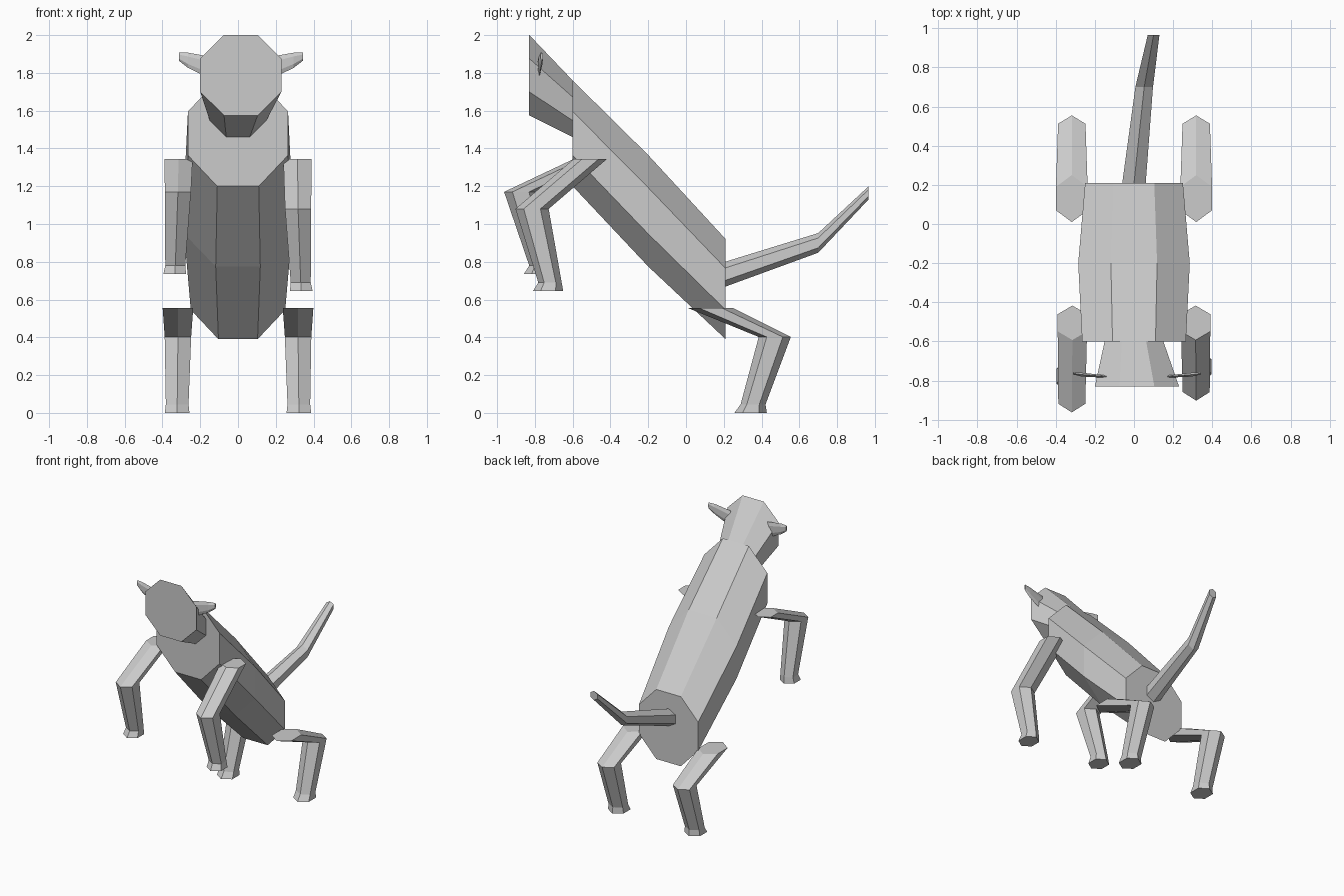
import bpy, bmesh, math
from mathutils import Vector

cube = bpy.data.objects.get("Cube")
if cube:
    bpy.data.objects.remove(cube, do_unlink=True)

# One plain grey for the whole animal
grey = bpy.data.materials.new("light grey")
grey.use_nodes = True
colour = (0.6, 0.6, 0.6, 1)
grey.diffuse_color = colour
grey.node_tree.nodes["Principled BSDF"].inputs["Base Color"].default_value = colour

# Axes spanning a cross-section: across and along, by the direction of the loft
PLANES = {
    "x": (Vector((0, 1, 0)), Vector((0, 0, 1))),
    "y": (Vector((1, 0, 0)), Vector((0, 0, 1))),
    "z": (Vector((1, 0, 0)), Vector((0, 1, 0))),
}


def loft(name, axis, sides, sections):
    """Join polygon rings (x, y, z, half_u, half_v) into a capped, flat-faced solid."""
    u, v = PLANES[axis]
    step = 2 * math.pi / sides
    start = step / 2 if sides == 8 else math.pi / 2
    angles = [start + i * step for i in range(sides)]
    max_u = max(math.cos(a) for a in angles)
    max_v = max(math.sin(a) for a in angles)
    bm = bmesh.new()
    rings = []
    for x, y, z, hu, hv in sections:
        centre = Vector((x, y, z))
        rings.append([bm.verts.new(centre + u * (hu * math.cos(a) / max_u)
                                   + v * (hv * math.sin(a) / max_v)) for a in angles])
    for a, b in zip(rings, rings[1:]):
        for i in range(sides):
            j = (i + 1) % sides
            bm.faces.new((a[i], a[j], b[j], b[i]))
    bm.faces.new(rings[0])
    bm.faces.new(rings[-1])
    bmesh.ops.recalc_face_normals(bm, faces=bm.faces)
    mesh = bpy.data.meshes.new(name)
    bm.to_mesh(mesh)
    bm.free()
    mesh.materials.append(grey)
    obj = bpy.data.objects.new(name, mesh)
    bpy.context.collection.objects.link(obj)
    return obj


# Body: sloping octagonal barrel, widest in the middle
loft("body", "y", 8, [
    (0, -0.6, 1.48, 0.265, 0.28),
    (0, -0.2, 1.07, 0.285, 0.295),
    (0, 0.21, 0.655, 0.25, 0.265),
])

# Head: widens towards a flat face
HEAD_X = 0.015
loft("head", "y", 8, [
    (HEAD_X, -0.83, 1.788, 0.215, 0.213),
    (0, -0.6, 1.61, 0.15, 0.15),
])

# Tail: two bent segments
loft("tail", "y", 6, [
    (0, 0.21, 0.735, 0.06, 0.066),
    (0.052, 0.7, 0.9, 0.045, 0.052),
    (0.1, 0.965, 1.163, 0.03, 0.035),
])

for side, word in ((1, "left"), (-1, "right")):
    # Ears: thin tapering blades
    loft(word + "_ear", "x", 6, [
        (HEAD_X + side * 0.155, -0.78, 1.825, 0.006, 0.06),
        (HEAD_X + side * 0.28, -0.77, 1.867, 0.01, 0.04),
        (HEAD_X + side * 0.328, -0.763, 1.886, 0.006, 0.022),
    ])

    # Hind legs: hip, knee, ankle, foot
    loft(word + "_hind_leg", "z", 6, [
        (side * 0.318, 0.13, 0.555, 0.081, 0.12),
        (side * 0.318, 0.47, 0.402, 0.07, 0.085),
        (side * 0.322, 0.355, 0.045, 0.06, 0.066),
        (side * 0.322, 0.342, 0, 0.065, 0.086),
    ])

    # Front legs: the right one is raised higher
    lift = 0 if side > 0 else 0.09
    reach = 0 if side > 0 else -0.06
    loft(word + "_front_leg", "z", 6, [
        (side * 0.315, -0.505, 1.345, 0.075, 0.088),
        (side * 0.318, -0.815 + reach, 1.08 + lift, 0.069, 0.088),
        (side * 0.332, -0.72 + reach * 0.8, 0.69 + lift, 0.053, 0.062),
        (side * 0.335, -0.73 + reach * 0.8, 0.645 + lift, 0.06, 0.08),
    ])
